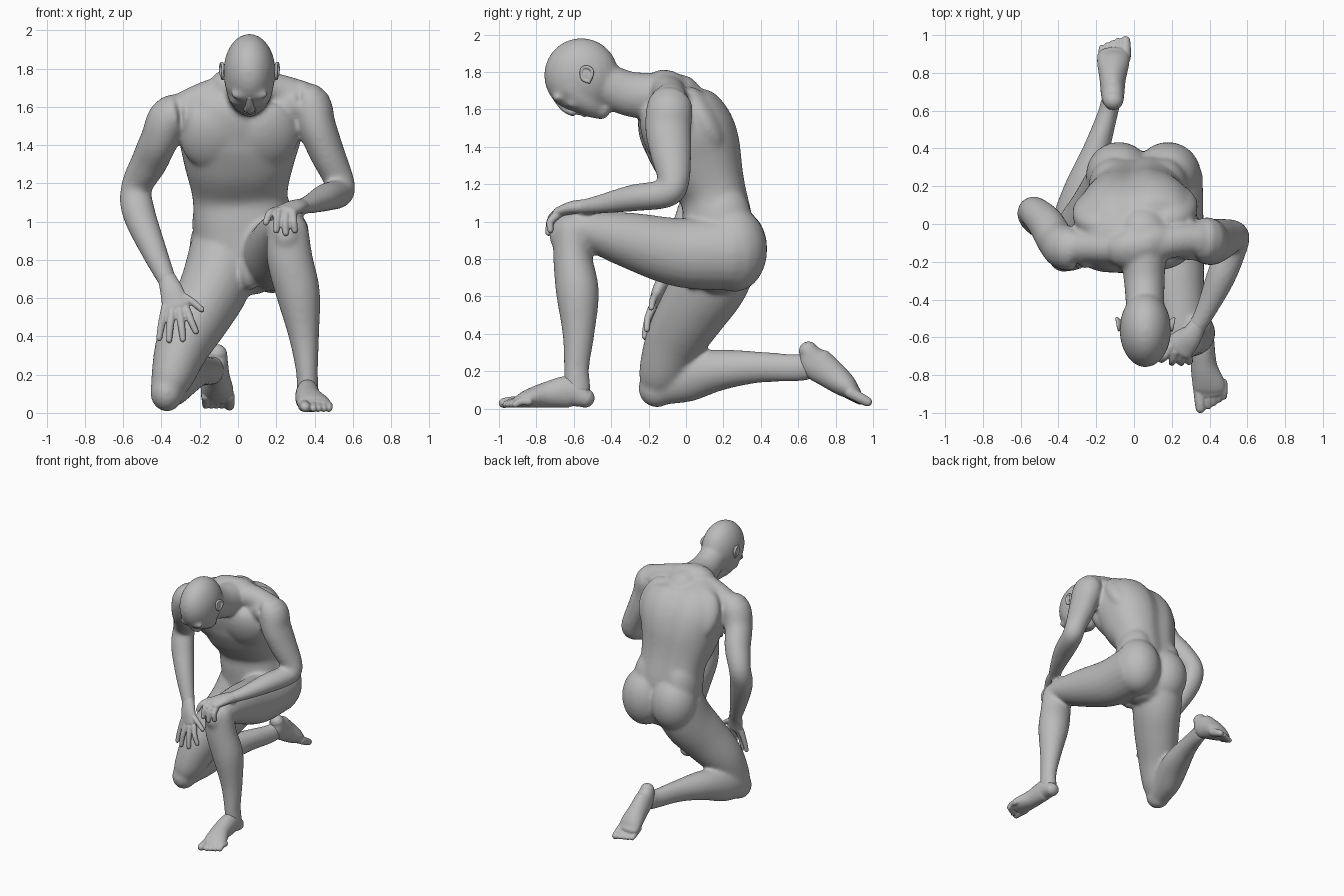
import bpy, bmesh, math
from mathutils import Vector, Matrix

cube = bpy.data.objects.get("Cube")
if cube:
    bpy.data.objects.remove(cube, do_unlink=True)

skin = bpy.data.materials.new("grey_clay")
skin.use_nodes = True
skin.diffuse_color = (0.5, 0.5, 0.5, 1)
skin.node_tree.nodes["Principled BSDF"].inputs["Base Color"].default_value = (0.5, 0.5, 0.5, 1)
X = Vector((1, 0, 0))


def catmull(pts, steps):
    p = [Vector(q) for q in pts]
    p = [2 * p[0] - p[1]] + p + [2 * p[-1] - p[-2]]
    out = []
    for i in range(1, len(p) - 2):
        a, b, c, d = p[i - 1:i + 3]
        for s in range(steps):
            t = s / steps
            out.append(0.5 * (2 * b + (c - a) * t + (2 * a - 5 * b + 4 * c - d) * t * t
                              + (3 * b - a - 3 * c + d) * t ** 3))
    return out + [p[-2]]


def tube(bm, pts, ref=X, ref_end=None, groove=0.0, box=1.0, sides=24, steps=5):
    """Loft of ellipses through (x, y, z, half width, half depth), round ends.
    groove dents the back, box below 1 squares the section."""
    rings = catmull(pts, steps)
    pos = [Vector(r[:3]) for r in rings]
    n = len(rings)
    ref, ref_end = Vector(ref), Vector(ref_end or ref)
    frames = []
    for i, r in enumerate(rings):
        t = (pos[min(i + 1, n - 1)] - pos[max(i - 1, 0)]).normalized()
        w = ref.lerp(ref_end, i / (n - 1))
        u = (w - t * w.dot(t)).normalized()
        frames.append((pos[i], t, u, t.cross(u), r[3], r[4]))
    caps = [math.radians(a) for a in (75, 50, 25)]

    def cap(f, sign, angles):
        p, t, u, v, a, b = f
        return [(p + t * sign * min(a, b) * math.sin(k), t, u, v, a * math.cos(k), b * math.cos(k))
                for k in angles]

    def power(value):
        return math.copysign(abs(value) ** box, value)
    frames = cap(frames[0], -1, caps) + frames + cap(frames[-1], 1, caps[::-1])
    loops = []
    for p, t, u, v, a, b in frames:
        ring = []
        for k in range(sides):
            ang = 2 * math.pi * k / sides
            g = 1 - groove * math.exp(-((ang - math.pi / 2) / 0.17) ** 2)
            ring.append(bm.verts.new(p + u * a * power(math.cos(ang)) + v * b * g * power(math.sin(ang))))
        loops.append(ring)
    for r0, r1 in zip(loops, loops[1:]):
        for k in range(sides):
            j = (k + 1) % sides
            bm.faces.new((r0[k], r0[j], r1[j], r1[k]))
    bm.faces.new(loops[0][::-1])
    bm.faces.new(loops[-1])


def blob(bm, centre, radii, rot=(0, 0, 0)):
    m = Matrix.Translation(centre)
    for angle, axis in zip(rot, "XYZ"):
        m = m @ Matrix.Rotation(math.radians(angle), 4, axis)
    bmesh.ops.create_uvsphere(bm, u_segments=24, v_segments=16, radius=1,
                              matrix=m @ Matrix.Diagonal((*radii, 1)))


def digits(bm, paths, r0, r1):
    for path in paths:
        n = len(path) - 1
        tube(bm, [(*p, r0 + (r1 - r0) * i / n, r0 + (r1 - r0) * i / n)
                  for i, p in enumerate(path)], ref=(1, 0.3, 0.2), sides=12, steps=4)


def finish(bm, name, voxel, smooth):
    bmesh.ops.recalc_face_normals(bm, faces=bm.faces)
    me = bpy.data.meshes.new(name)
    bm.to_mesh(me)
    bm.free()
    me.materials.append(skin)
    for poly in me.polygons:
        poly.use_smooth = True
    ob = bpy.data.objects.new(name, me)
    bpy.context.collection.objects.link(ob)
    rm = ob.modifiers.new("merge", "REMESH")
    rm.mode, rm.voxel_size, rm.use_smooth_shade = "VOXEL", voxel, True
    sm = ob.modifiers.new("soften", "SMOOTH")
    sm.factor, sm.iterations = 0.5, smooth


# Torso
body = bmesh.new()
tube(body, [(.035, .18, .80, .24, .19), (.02, .17, 1.0, .25, .19), (.01, .145, 1.15, .25, .18),
            (.005, .075, 1.32, .29, .232), (.01, .01, 1.48, .325, .245), (.02, -.07, 1.61, .30, .20),
            (.035, -.11, 1.70, .19, .115)], ref_end=(1, .2, .1), groove=.09, box=.85, sides=48)
blob(body, (-.14, -.15, 1.44), (.165, .09, .18), (22, 0, -4))       # chest muscles
blob(body, (.155, -.135, 1.45), (.165, .09, .18), (22, 0, 12))
blob(body, (-.18, .07, 1.53), (.15, .085, .2), (28, 0, 8))          # shoulder blades
blob(body, (.19, .10, 1.54), (.15, .085, .2), (28, 0, -4))
blob(body, (.18, .26, .85), (.175, .175, .225))                     # buttocks
blob(body, (-.08, .26, .86), (.175, .175, .215))
blob(body, (.16, .20, .99), (.13, .155, .22))                       # hips
blob(body, (-.105, .20, .99), (.135, .155, .22))
blob(body, (.06, .03, .74), (.06, .09, .10))                        # groin
tube(body, [(.04, -.12, 1.69, .10, .10), (-.15, -.12, 1.65, .09, .09),
            (-.31, -.12, 1.58, .085, .085)], ref=(0, 1, 0))         # shoulder slopes
tube(body, [(.06, -.12, 1.70, .10, .10), (.2, -.09, 1.685, .09, .09),
            (.34, -.08, 1.65, .085, .085)], ref=(0, 1, 0))

# Neck and head
tube(body, [(.045, -.04, 1.66, .14, .13), (.05, -.18, 1.672, .12, .125), (.055, -.31, 1.685, .108, .12),
            (.06, -.46, 1.75, .10, .11)])
blob(body, (.06, -.56, 1.782), (.137, .20, .20))
tube(body, [(.06, -.60, 1.73, .13, .122), (.06, -.55, 1.665, .117, .097), (.06, -.50, 1.622, .095, .07),
            (.06, -.455, 1.595, .062, .05)])
for s in (-1, 1):
    blob(body, (.06 + s * .05, -.688, 1.662), (.05, .025, .025))    # brows
    blob(body, (.06 + s * .07, -.60, 1.635), (.035, .04, .03))      # cheeks

# Arms
tube(body, [(-.20, -.12, 1.55, .10, .10), (-.345, -.13, 1.55, .113, .118), (-.41, -.09, 1.43, .10, .113),
            (-.465, 0, 1.31, .095, .102), (-.53, .065, 1.18, .082, .082), (-.52, .03, 1.05, .087, .08),
            (-.445, -.045, .86, .07, .067), (-.365, -.115, .68, .048, .042)])
tube(body, [(.22, -.08, 1.60, .10, .10), (.365, -.085, 1.62, .11, .122), (.41, -.095, 1.5, .102, .124),
            (.465, -.08, 1.36, .092, .11), (.53, -.065, 1.21, .078, .083), (.525, -.11, 1.15, .08, .077),
            (.46, -.28, 1.127, .078, .072), (.385, -.45, 1.095, .057, .052), (.325, -.56, 1.078, .046, .038)])

# Planted left leg
tube(body, [(.175, .24, .835, .19, .205), (.2, -.03, .835, .17, .185), (.225, -.3, .9, .147, .15),
            (.25, -.53, .955, .12, .105), (.255, -.62, .95, .102, .097)])
tube(body, [(.26, -.61, .95, .11, .10), (.272, -.605, .8, .12, .105), (.315, -.58, .62, .115, .115),
            (.345, -.575, .4, .08, .086), (.36, -.585, .22, .058, .068), (.365, -.58, .1, .057, .072)])
blob(body, (.255, -.665, .925), (.07, .065, .085))

# Kneeling right leg
tube(body, [(-.07, .2, .84, .185, .20), (-.115, .135, .68, .183, .20), (-.19, .04, .53, .167, .185),
            (-.285, -.06, .36, .145, .16), (-.34, -.125, .2, .115, .128), (-.37, -.145, .12, .09, .103)])
tube(body, [(-.37, -.14, .115, .087, .10), (-.335, 0, .165, .102, .13), (-.27, .18, .207, .102, .11),
            (-.2, .39, .222, .072, .084), (-.14, .58, .218, .054, .074), (-.125, .64, .225, .054, .075)])
blob(body, (-.372, -.155, .107), (.087, .10, .10))
finish(body, "body", .011, 18)

# Nose, mouth and ears
face = bmesh.new()
tube(face, [(.06, -.69, 1.655, .02, .02), (.06, -.648, 1.608, .022, .022), (.06, -.608, 1.588, .032, .024)], sides=12)
blob(face, (.06, -.57, 1.585), (.04, .018, .016))
blob(face, (.06, -.543, 1.575), (.036, .016, .016))
finish(face, "nose_and_mouth", .006, 3)
for s, name in ((-1, "right_ear"), (1, "left_ear")):
    ear = bmesh.new()
    c = Vector((.06 + s * .131, -.535, 1.788))
    rim = [(.008, .018, -.042), (.01, -.016, -.028), (.008, -.026, .005), (.01, -.018, .034),
           (.016, .012, .038), (.02, .034, .018), (.018, .03, -.012), (.01, .018, -.038)]
    tube(ear, [(c.x + s * x, c.y + y, c.z + z, .009, .009) for x, y, z in rim], ref=X, sides=10)
    blob(ear, c + Vector((s * .004, .005, 0)), (.012, .028, .038))
    finish(ear, name, .005, 2)

# Hand resting on the raised knee
hand = bmesh.new()
tube(hand, [(.335, -.54, 1.082, .046, .038), (.295, -.605, 1.075, .06, .036),
            (.245, -.665, 1.055, .07, .03)], ref=(1, -.6, -.1))
digits(hand, [[(.195, -.65, 1.055), (.165, -.70, 1.04), (.145, -.72, .995)],
              [(.22, -.675, 1.055), (.205, -.72, 1.02), (.20, -.735, .955)],
              [(.255, -.685, 1.05), (.247, -.725, 1.005), (.25, -.735, .94)],
              [(.285, -.685, 1.04), (.29, -.725, 1.0), (.297, -.725, .955)],
              [(.27, -.57, 1.06), (.21, -.60, 1.045), (.165, -.64, 1.02)]], .024, .017)
finish(hand, "left_hand", .006, 3)

# Hand resting on the lower thigh
hand = bmesh.new()
tube(hand, [(-.37, -.11, .70, .048, .04), (-.345, -.145, .63, .062, .036),
            (-.325, -.17, .555, .072, .028)], ref=(1, -.1, .25))
digits(hand, [[(-.27, -.18, .54), (-.245, -.205, .48), (-.22, -.21, .425)],
              [(-.305, -.185, .53), (-.295, -.21, .45), (-.288, -.222, .385)],
              [(-.345, -.18, .53), (-.355, -.205, .45), (-.36, -.215, .38)],
              [(-.38, -.165, .55), (-.40, -.18, .46), (-.412, -.19, .39)],
              [(-.31, -.15, .62), (-.245, -.175, .585), (-.19, -.185, .54)]], .023, .016)
finish(hand, "right_hand", .006, 3)

# Feet
foot = bmesh.new()
tube(foot, [(.365, -.54, .057, .055, .052), (.363, -.62, .09, .062, .085), (.37, -.75, .073, .07, .068),
            (.395, -.85, .052, .086, .048), (.40, -.89, .04, .083, .034)], ref=(1, -.1, 0))
digits(foot, [[(.345, -.88, .037), (.35, -.94, .035), (.352, -.975, .03)]], .032, .027)
digits(foot, [[(.365 + .027 * i, -.88 + .010 * i, .038), (.367 + .027 * i, -.935 + .013 * i, .038),
               (.367 + .027 * i, -.98 + .017 * i, .023)] for i in range(1, 5)], .022, .019)
finish(foot, "left_foot", .006, 4)

foot = bmesh.new()
tube(foot, [(-.11, .655, .308, .054, .052), (-.113, .69, .25, .062, .088), (-.113, .77, .188, .07, .08),
            (-.11, .85, .125, .085, .064), (-.11, .895, .085, .084, .042)])
digits(foot, [[(-.048, .88, .085), (-.045, .935, .055), (-.045, .97, .037)]], .032, .026)
digits(foot, [[(-.057 - .028 * i, .88 - .008 * i, .085), (-.057 - .028 * i, .94 - .01 * i, .055),
               (-.057 - .028 * i, .98 - .012 * i, .038)] for i in range(1, 5)], .023, .018)
finish(foot, "right_foot", .006, 4)
